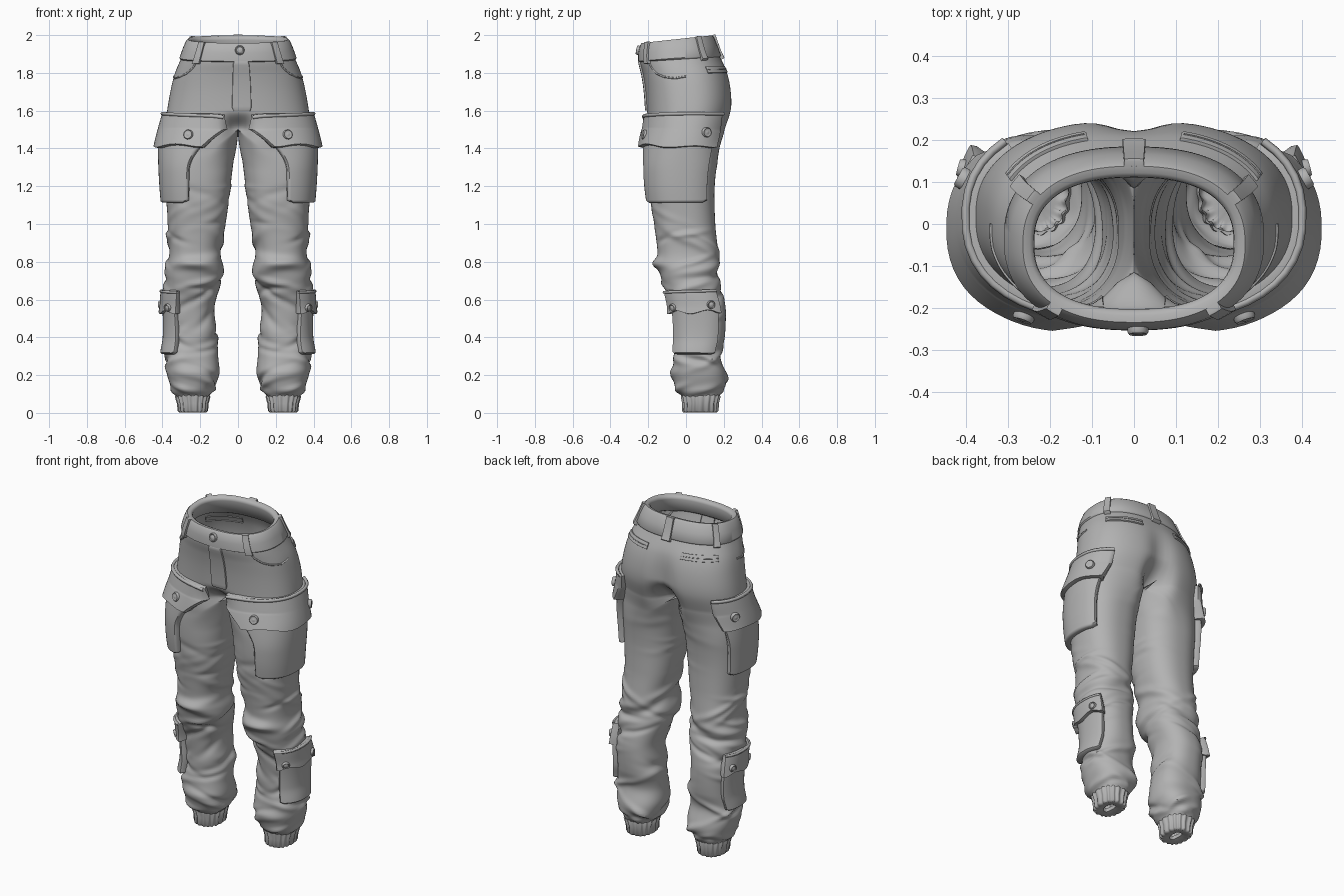
import bpy, random
from math import sin, cos, pi, radians, exp, copysign
from mathutils import Vector

cube = bpy.data.objects.get("Cube")
if cube:
    bpy.data.objects.remove(cube, do_unlink=True)

cloth = bpy.data.materials.new("grey_cloth")
cloth.use_nodes = True
GREY = (0.45, 0.45, 0.45, 1)
cloth.diffuse_color = GREY
cloth.node_tree.nodes["Principled BSDF"].inputs["Base Color"].default_value = GREY

# Silhouette: height, inner x, outer x, front y, back y
PROFILE = [
    (0, .168, .31, -.015, .165), (.085, .155, .325, -.02, .175), (.12, .14, .345, -.05, .195),
    (.2, .1, .375, -.07, .21), (.3, .105, .385, -.065, .182), (.4, .107, .372, -.063, .205),
    (.55, .125, .375, -.075, .21), (.65, .1, .385, -.11, .195), (.75, .075, .38, -.14, .175),
    (.85, .095, .363, -.15, .17), (1, .065, .37, -.168, .155), (1.2, .04, .385, -.195, .152),
    (1.4, .015, .39, -.2, .178), (1.5, 0, .385, -.205, .215), (1.6, 0, .375, -.208, .245),
    (1.7, 0, .358, -.215, .245), (1.8, 0, .335, -.228, .222), (1.9, 0, .298, -.245, .172),
    (2, 0, .262, -.232, .135)]
CROTCH = 1.5


def smooth(v):
    v = min(1, max(0, v))
    return v * v * (3 - 2 * v)


def section(z):
    """Hermite interpolation of the silhouette."""
    last = len(PROFILE) - 1
    k = max(i for i in range(last) if i == 0 or PROFILE[i][0] <= z)
    a, b = PROFILE[k], PROFILE[k + 1]
    p, n = PROFILE[max(k - 1, 0)], PROFILE[min(k + 2, last)]
    h = b[0] - a[0]
    f = (z - a[0]) / h
    out = []
    for c in range(1, 5):
        ma = (b[c] - p[c]) / (b[0] - p[0]) * h
        mb = (n[c] - a[c]) / (n[0] - a[0]) * h
        s = smooth(f)
        out.append(a[c] * (1 - s) + b[c] * s + ma * f * (1 - f) ** 2 - mb * f * f * (1 - f))
    return out


def surf(t, z):
    """Point on the cloth; t is -90 at the front, 0 outside, 90 at the back."""
    xi, xo, yf, yb = section(z)
    t = radians(t)
    power = .84
    c = copysign(abs(cos(t)) ** power, cos(t))
    s = copysign(abs(sin(t)) ** power, sin(t))
    if z >= CROTCH:
        x, leg = xo * c, 0
    else:
        leg = sin(pi / 2 * min(1, (CROTCH - z) / .22))
        x = (1 - leg) * max(0, xo * c) + leg * ((xi + xo) / 2 + (xo - xi) / 2 * c)
    # groove of the seat and the crotch
    if s > 0:
        groove = .03 * smooth((1.88 - z) / .25) + .1 * smooth((1.64 - z) / .14)
    else:
        groove = .09 * smooth((1.6 - z) / .1)
    groove *= (1 - leg) * exp(-(x / .07) ** 2)
    y = (yf + yb) / 2 + ((yb - yf) / 2 - groove) * s
    return Vector((x, y, z - .04 * smooth((z - 1.7) / .3) * (1 - s) / 2))


def normal(t, z):
    z = min(z, 1.99)
    du = surf(t + .5, z) - surf(t - .5, z)
    return du.cross(surf(t, z + .005) - surf(t, max(z - .005, 0))).normalized()


def off(t, z, d):
    return surf(t, z) + normal(t, z) * d


def finish(ob, mirror):
    ob.data.materials.append(cloth)
    bpy.ops.object.select_all(action='DESELECT')
    ob.select_set(True)
    bpy.context.view_layer.objects.active = ob
    if ob.type == 'MESH':
        bpy.ops.object.shade_smooth_by_angle(angle=radians(50))
    if mirror:
        m = ob.modifiers.new("mirror", 'MIRROR')
        m.use_clip = True
        m.merge_threshold = .0002


def add_mesh(name, verts, faces, mirror):
    me = bpy.data.meshes.new(name)
    me.from_pydata(verts, [], faces)
    ob = bpy.data.objects.new(name, me)
    bpy.context.collection.objects.link(ob)
    finish(ob, mirror)


def grid(name, rows, mirror=True, wrap=False, wrap_rows=False):
    w, h = len(rows[0]), len(rows)
    faces = [(j * w + i, j * w + (i + 1) % w, (j + 1) % h * w + (i + 1) % w, (j + 1) % h * w + i)
             for j in range(h if wrap_rows else h - 1) for i in range(w if wrap else w - 1)]
    add_mesh(name, [p for r in rows for p in r], faces, mirror)


def patch(name, t0, t1, z0, z1, low, high=None, mirror=True, n=24, wave=0, trim=.03):
    """Sewn-on piece that follows the cloth, with thick bevelled edges."""
    high = low if high is None else high
    steps = [0, 0, .02] + [k / n for k in range(1, n)] + [.98, 1, 1]
    end = len(steps) - 1
    rows = []
    for j, v in enumerate(steps):
        row = []
        for i, u in enumerate(steps):
            edge = min(i, j, end - i, end - j)
            depth = (low + (high - low) * v) * (.7 if edge == 1 else 1)
            corner = max(0, 1 - min(u, 1 - u) / .08) * trim * (1 - 2 * v)
            zz = z0 + (z1 - z0) * (v + corner) + wave * cos(u * 4 * pi) * (1 - v)
            row.append(off(t0 + (t1 - t0) * u, zz, -.006 if edge == 0 else depth))
        rows.append(row)
    grid(name, rows, mirror)


def button(name, t, z, d, r, mirror=True):
    n = normal(t, z)
    base = off(t, z, d)
    side = n.orthogonal().normalized()
    up = n.cross(side)
    rings = [(1, -.01), (1, .006), (.85, .012), (.65, .009), (.3, .012), (.01, .013)]
    grid(name, [[base + n * h + (side * cos(a * pi / 10) + up * sin(a * pi / 10)) * r * k
                 for a in range(20)] for k, h in rings], mirror, wrap=True)


def seam(name, path, d=0, r=.005):
    cu = bpy.data.curves.new(name, 'CURVE')
    cu.dimensions = '3D'
    cu.bevel_depth = r
    cu.bevel_resolution = 1
    sp = cu.splines.new('POLY')
    pts = []
    for (ta, za), (tb, zb) in zip(path, path[1:]):
        pts += [off(ta + (tb - ta) * k / 8, za + (zb - za) * k / 8, d) for k in range(9)]
    sp.points.add(len(pts) - 1)
    for q, p in zip(sp.points, pts):
        q.co = (*p, 1)
    ob = bpy.data.objects.new(name, cu)
    bpy.context.collection.objects.link(ob)
    finish(ob, True)


# Cloth folds: soft slanted ridges around the knee, calf and thigh
random.seed(7)
folds = []
for low, high, count, amp in ((.1, .3, 16, .013), (.3, .6, 12, .009), (.6, .95, 20, .013), (.95, 1.4, 12, .005)):
    for _ in range(count):
        folds.append((random.uniform(-180, 180), random.uniform(low, high), random.uniform(-.1, .1),
                      random.uniform(.015, .03), amp * random.choice((-1, 1, 1)), random.uniform(30, 60)))


def crease(t, z):
    total = 0
    for t0, z0, slope, width, amp, reach in folds:
        dt = (t - t0 + 180) % 360 - 180
        q = (z - z0 - slope * dt / 60) / width
        if abs(q) < 3:
            total += amp * exp(-q * q - (dt / reach) ** 2)
    return total * smooth((z - .07) / .05) * smooth((1.45 - z) / .2)


# Trousers: torso halves flow into closed leg tubes
AROUND, LEG, TOP = 96, 150, 44
verts, faces, rings = [], [], []
for j in range(LEG + TOP + 1):
    z = .075 + (CROTCH - .075) * j / LEG if j <= LEG else CROTCH + (1.97 - CROTCH) * (j - LEG) / TOP
    count = AROUND if j <= LEG else AROUND // 2 + 1
    rings.append(range(len(verts), len(verts) + count))
    for i in range(count):
        t = -90 + 360 * i / AROUND
        p = off(t, z, crease(t, z)) if j < LEG else surf(t, z)
        p.x = max(p.x, 0)
        verts.append(p)
for j, (a, b) in enumerate(zip(rings, rings[1:])):
    span = AROUND if j < LEG else AROUND // 2
    for i in range(span):
        k = (i + 1) % AROUND
        faces.append((a[i], a[k], b[k], b[i]))
add_mesh("trousers", verts, faces, True)

# Waistband
band = [(.002, 1.885), (.009, 1.89), (.011, 1.94), (.009, 1.985), (.002, 1.998), (-.014, 2),
        (-.026, 1.996), (-.032, 1.985), (-.032, 1.9), (-.02, 1.885)]
grid("waistband", [[off(t * 3.75, z, d) for t in range(96)] for d, z in band], False, True, True)

# Gathered ankle cuffs
cuff = [(-.05, .03), (-.05, .004), (-.02, 0), (-.004, .002), (.004, .012), (.002, .05), (.005, .088), (-.01, .1)]
grid("ankle_cuff", [[off(t * 2.5, z, d + (.004 * cos(t * pi / 4) if d > -.02 else 0))
                     for t in range(144)] for d, z in cuff], True, True)

# Belt loops, fly and waist button
for name, t, mirror in (("front_loop", -49, True), ("side_loop", 31, True), ("back_loop", 90, False)):
    half = 4.5 if t < 80 else 3.2
    patch(name, t - half, t + half, 1.87, 1.998, .02, .02, mirror, n=6, trim=0)
patch("fly", -93, -82, 1.6, 1.89, .009, .009, False, n=12, trim=.06)
button("waist_button", -89, 1.955, .012, .025, False)

# Slanted front pockets and back welt pockets
seam("front_pocket_seam", [(-48, 1.89), (-45, 1.84), (-38, 1.805), (-27, 1.785), (-12, 1.775), (0, 1.785)])
patch("back_welt", 28, 74, 1.8, 1.835, .008, n=16, trim=0)
seam("back_welt_slit", [(29, 1.817), (73, 1.817)], .009, .002)

# Cargo pockets on thigh and calf
patch("thigh_pocket", -78, 40, 1.115, 1.5, .03, .036)
patch("thigh_flap", -82, 43, 1.405, 1.585, .058, .024, wave=-.006)
seam("thigh_flap_piping", [(-81, 1.572), (-20, 1.58), (42, 1.585)], .024, .01)
patch("calf_pocket", -60, 37, .31, .6, .028, .024)
patch("calf_flap", -66, 40, .535, .65, .046, .024, wave=-.01)
seam("calf_flap_piping", [(-65, .645), (39, .645)], .024, .008)
for t, z in ((-58, 1.465), (20, 1.485)):
    button("thigh_flap_button", t, z, .046, .026)
for t, z in ((-46, .565), (20, .575)):
    button("calf_flap_button", t, z, .038, .022)
